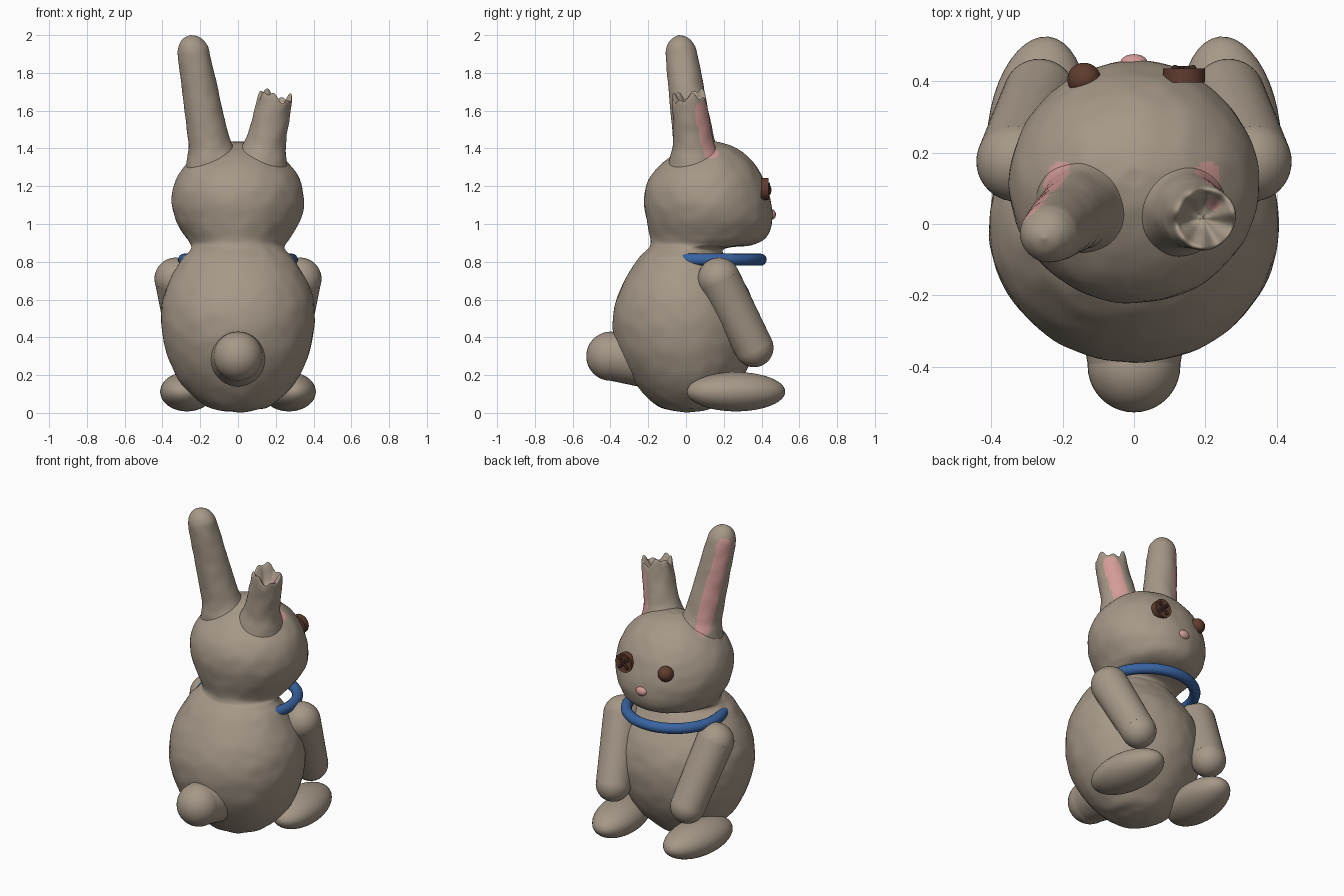
import bpy, bmesh, math
from mathutils import Matrix, Vector, noise

cube = bpy.data.objects.get("Cube")
if cube:
    bpy.data.objects.remove(cube)


def material(name, rgb):
    m = bpy.data.materials.new(name)
    m.use_nodes = True
    m.diffuse_color = (*rgb, 1)
    node = next(n for n in m.node_tree.nodes if n.type == 'BSDF_PRINCIPLED')
    node.inputs["Base Color"].default_value = (*rgb, 1)
    return m


FUR = material("grey_brown_fur", (0.38, 0.315, 0.245))
PINK = material("soft_pink", (0.65, 0.33, 0.31))
BLUE = material("collar_blue", (0.04, 0.125, 0.36))
BROWN = material("eye_brown", (0.115, 0.045, 0.028))
DARK = material("thread_dark_brown", (0.045, 0.022, 0.015))


def axis_frame(a, b, origin):
    return Matrix.Translation(origin) @ (b - a).to_track_quat('Z', 'Y').to_matrix().to_4x4()


def ball(bm, center, radii, yaw=0):
    m = (Matrix.Translation(center) @ Matrix.Rotation(yaw, 4, 'Z')
         @ Matrix.Diagonal((*radii, 1)))
    bmesh.ops.create_uvsphere(bm, u_segments=40, v_segments=24, radius=1, matrix=m)


def rod(bm, a, b, ra, rb, segments=40):
    a, b = Vector(a), Vector(b)
    bmesh.ops.create_cone(bm, cap_ends=True, segments=segments, radius1=ra, radius2=rb,
                          depth=(b - a).length, matrix=axis_frame(a, b, (a + b) / 2))


def curve_through(points, steps):
    """Smooth Catmull-Rom curve through a list of vectors."""
    pts = [points[0]] + points + [points[-1]]
    for i in range(1, len(pts) - 2):
        p, q, r, s = pts[i - 1:i + 3]
        for k in range(steps):
            t = k / steps
            yield 0.5 * (2 * q + (r - p) * t + (2 * p - 5 * q + 4 * r - s) * t ** 2
                         + (3 * q - p - 3 * r + s) * t ** 3)
    yield points[-1]


def loft(bm, sections, frame, segments=64, steps=8):
    """Skin of oval rings, each given as height, half width, back and front."""
    rings = []
    for h, w, back, front in curve_through([Vector(s) for s in sections], steps):
        ring = []
        for i in range(segments):
            a = math.tau * i / segments
            y = (back + front) / 2 + (front - back) / 2 * math.sin(a)
            ring.append(bm.verts.new(frame @ Vector((w * math.cos(a), y, h))))
        rings.append(ring)
    for lower, upper in zip(rings, rings[1:]):
        for i in range(segments):
            j = (i + 1) % segments
            bm.faces.new((lower[i], lower[j], upper[j], upper[i]))
    for ring in (rings[0], rings[-1]):
        bm.faces.new(ring)
    bmesh.ops.recalc_face_normals(bm, faces=bm.faces[:])


def smooth(me):
    me.shade_smooth()
    me.set_sharp_from_angle(angle=math.radians(50))


def finish(bm, name, mat):
    me = bpy.data.meshes.new(name)
    bm.to_mesh(me)
    bm.free()
    ob = bpy.data.objects.new(name, me)
    bpy.context.collection.objects.link(ob)
    me.materials.append(mat)
    smooth(me)
    return ob


def roughen(bm):
    """Slightly lumpy hand-shaped surface."""
    bm.normal_update()
    for v in bm.verts:
        v.co += v.normal * 0.004 * noise.noise(v.co * 14)


# Inner ear stripes: start, end and half width
STRIPES = [(Vector((-0.21, 0.13, 1.385)), Vector((-0.295, 0.03, 1.9))),
           (Vector((0.21, 0.13, 1.385)), Vector((0.243, 0.08, 1.6)))]


def paint_stripes(ob):
    ob.data.materials.append(PINK)
    for f in ob.data.polygons:
        for a, b in STRIPES:
            t = (f.center - a).dot(b - a) / (b - a).length_squared
            near = a.lerp(b, max(0, min(1, t)))
            if (f.center - near).length < 0.047:
                f.material_index = 1


# Body, neck and head as one skin
bm = bmesh.new()
loft(bm, [(0.003, 0.01, -0.01, 0.01), (0.015, 0.1, -0.09, 0.1), (0.05, 0.19, -0.17, 0.18),
          (0.17, 0.31, -0.28, 0.29), (0.33, 0.382, -0.365, 0.36),
          (0.5, 0.407, -0.388, 0.375), (0.65, 0.385, -0.35, 0.33),
          (0.8, 0.305, -0.265, 0.23), (0.865, 0.25, -0.205, 0.2),
          (0.89, 0.25, -0.19, 0.35), (0.93, 0.277, -0.188, 0.425),
          (1.02, 0.33, -0.208, 0.457), (1.13, 0.35, -0.222, 0.447),
          (1.25, 0.32, -0.19, 0.405), (1.35, 0.24, -0.09, 0.335),
          (1.41, 0.14, 0.02, 0.25), (1.433, 0.05, 0.09, 0.17), (1.435, 0.01, 0.12, 0.14)],
     Matrix.Identity(4), 96)
roughen(bm)
paint_stripes(finish(bm, "body_and_head", FUR))


def ear_mesh(a, b, profile):
    a, b = Vector(a), Vector(b)
    ear = bmesh.new()
    loft(ear, [(h, r, -r, r) for h, r in profile], axis_frame(a, b, a))
    roughen(ear)
    return ear


# Whole ear
bm = ear_mesh((-0.13, 0.06, 1.3), (-0.253, -0.04, 2),
              [(0, 0.15), (0.06, 0.132), (0.12, 0.114), (0.2, 0.106), (0.4, 0.095),
               (0.6, 0.085), (0.66, 0.073), (0.7, 0.043), (0.718, 0.003)])
paint_stripes(finish(bm, "whole_ear", FUR))

# Broken ear with a hollow, jagged top
bm = ear_mesh((0.12, 0.05, 1.3), (0.2, 0.015, 1.68),
              [(0, 0.15), (0.06, 0.13), (0.12, 0.11), (0.2, 0.1), (0.3, 0.095),
               (0.37, 0.09), (0.385, 0.08), (0.36, 0.062), (0.31, 0.03), (0.295, 0.003)])
for v in bm.verts:
    turn = math.atan2(v.co.y - 0.015, v.co.x - 0.195)
    rise = max(0, min(1, (v.co.z - 1.58) / 0.09))
    v.co.z += rise * (0.018 * math.sin(3 * turn + 1) + 0.012 * math.sin(7 * turn))
paint_stripes(finish(bm, "broken_ear", FUR))

# Tail
bm = bmesh.new()
ball(bm, (0, -0.398, 0.3), (0.13,) * 3)
rod(bm, (0, -0.25, 0.295), (0, -0.398, 0.3), 0.155, 0.129)
finish(bm, "tail", FUR)

# Arms and feet
for s, side in ((-1, "right"), (1, "left")):
    shoulder, paw = (s * 0.33, 0.175, 0.71), (s * 0.265, 0.36, 0.345)
    bm = bmesh.new()
    rod(bm, shoulder, paw, 0.112, 0.103)
    ball(bm, shoulder, (0.112,) * 3)
    ball(bm, paw, (0.103,) * 3)
    finish(bm, side + "_arm", FUR)
    bm = bmesh.new()
    ball(bm, (s * 0.27, 0.265, 0.112), (0.14, 0.262, 0.104), s * 0.12)
    finish(bm, side + "_foot", FUR)

# Collar ring
bpy.ops.mesh.primitive_torus_add(location=(0, 0.11, 0.811), major_radius=0.285,
                                 minor_radius=0.032, major_segments=64, minor_segments=16)
collar = bpy.context.object
collar.name = "collar"
collar.data.materials.append(BLUE)
smooth(collar.data)

# Nose and round bead eye
bm = bmesh.new()
ball(bm, (0, 0.452, 1.05), (0.038, 0.024, 0.028))
finish(bm, "nose", PINK)
bm = bmesh.new()
ball(bm, (-0.14, 0.405, 1.18), (0.047,) * 3)
finish(bm, "bead_eye", BROWN)

# Button eye with a raised rim
EYE = Vector((0.14, 0.436, 1.185))
bm = bmesh.new()
rod(bm, EYE - Vector((0, 0.04, 0)), EYE, 0.059, 0.059)
front = max(bm.faces, key=lambda f: f.calc_center_median().y)
bmesh.ops.inset_region(bm, faces=[front], thickness=0.014)
bmesh.ops.translate(bm, verts=front.verts[:], vec=(0, -0.004, 0))
finish(bm, "button_eye", BROWN)

# Crossed thread on the button
bm = bmesh.new()
for s in (-1, 1):
    reach = Vector((0.025, 0, s * 0.025))
    rod(bm, EYE - reach, EYE + reach, 0.007, 0.007, 8)
    for end in (EYE - reach, EYE + reach):
        ball(bm, end, (0.01,) * 3)
finish(bm, "button_thread", DARK)
